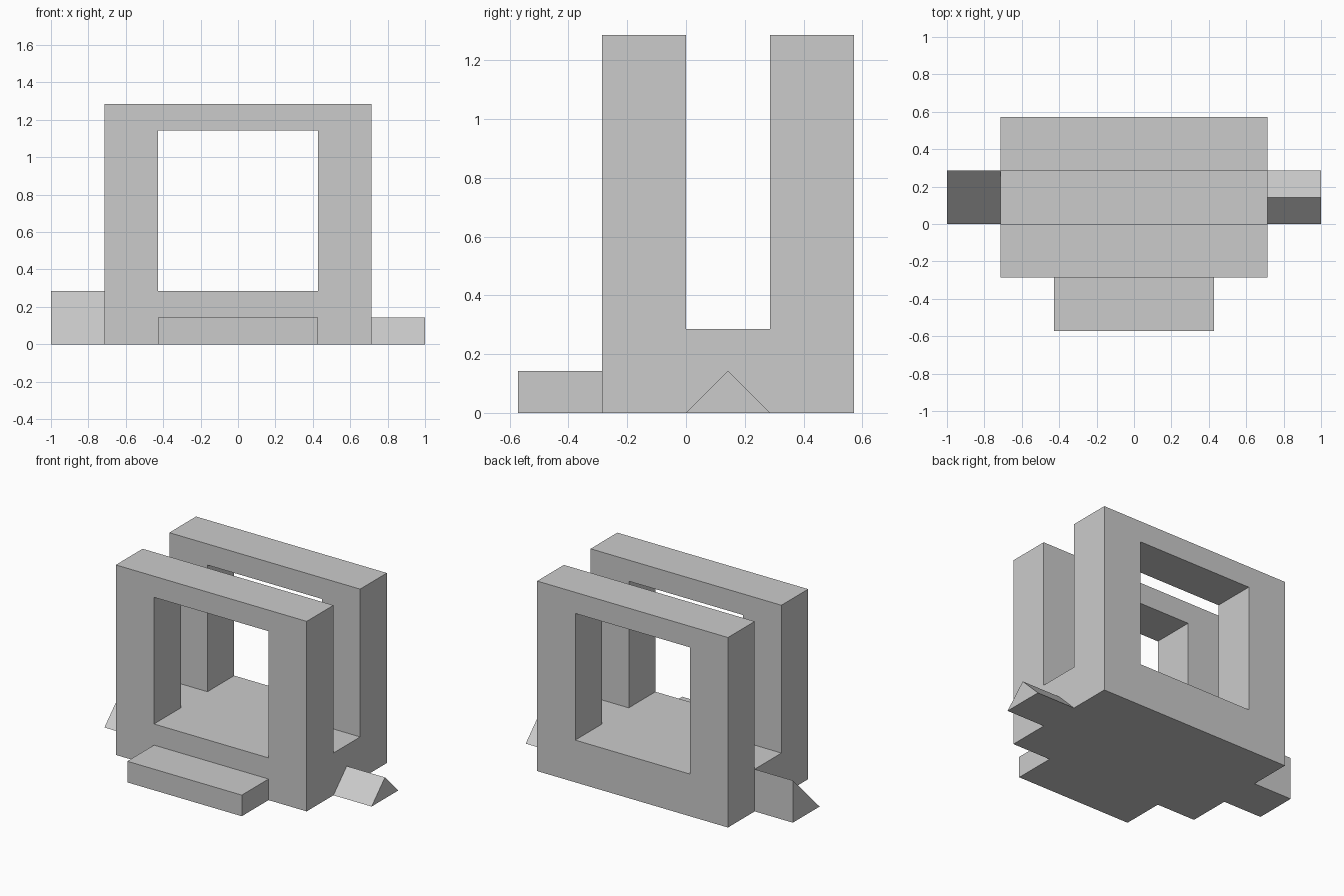
import bpy
import bmesh
from mathutils import Vector

cube = bpy.data.objects.get("Cube")
if cube:
    bpy.data.objects.remove(cube, do_unlink=True)

U = 1 / 7  # grid module: the model is 14 modules wide

grey = bpy.data.materials.new("light_grey")
grey.use_nodes = True
colour = (0.6, 0.6, 0.6, 1)
grey.diffuse_color = colour
grey.node_tree.nodes["Principled BSDF"].inputs["Base Color"].default_value = colour


def extrude_profile(name, profile, x0, x1):
    """Extrude a (y, z) outline from x0 to x1, all in modules."""
    bm = bmesh.new()
    face = bm.faces.new([bm.verts.new(Vector((x0, y, z)) * U) for y, z in profile])
    ext = bmesh.ops.extrude_face_region(bm, geom=[face], use_keep_orig=True)
    moved = [g for g in ext["geom"] if isinstance(g, bmesh.types.BMVert)]
    bmesh.ops.translate(bm, verts=moved, vec=((x1 - x0) * U, 0, 0))
    bmesh.ops.recalc_face_normals(bm, faces=bm.faces)
    mesh = bpy.data.meshes.new(name)
    bm.to_mesh(mesh)
    bm.free()
    mesh.materials.append(grey)
    obj = bpy.data.objects.new(name, mesh)
    bpy.context.collection.objects.link(obj)
    return obj


def rect(y0, y1, z0, z1):
    return [(y0, z0), (y1, z0), (y1, z1), (y0, z1)]


# Twin frames joined by a floor: U-shaped side profile
body = extrude_profile("twin_frame_body", [
    (-2, 0), (4, 0), (4, 9), (2, 9), (2, 2), (0, 2), (0, 9), (-2, 9)], -5, 5)

# Window opening cut through both frames
cutter = extrude_profile("window_cutter", rect(-3, 5, 2, 8), -3, 3)
cutter.hide_render = True
cut = body.modifiers.new("window", "BOOLEAN")
cut.operation = "DIFFERENCE"
cut.solver = "EXACT"
cut.object = cutter
bpy.context.view_layer.objects.active = body
bpy.ops.object.modifier_apply(modifier=cut.name)
bpy.data.objects.remove(cutter, do_unlink=True)

# Front step
extrude_profile("front_step", rect(-4, -2, 0, 1), -3, 3)

# Side pieces: a ridged prism on +x, a ramp on -x
extrude_profile("left_ridge", [(0, 0), (2, 0), (1, 1)], 5, 7)
extrude_profile("right_ramp", [(0, 0), (2, 0), (2, 2)], -7, -5)
